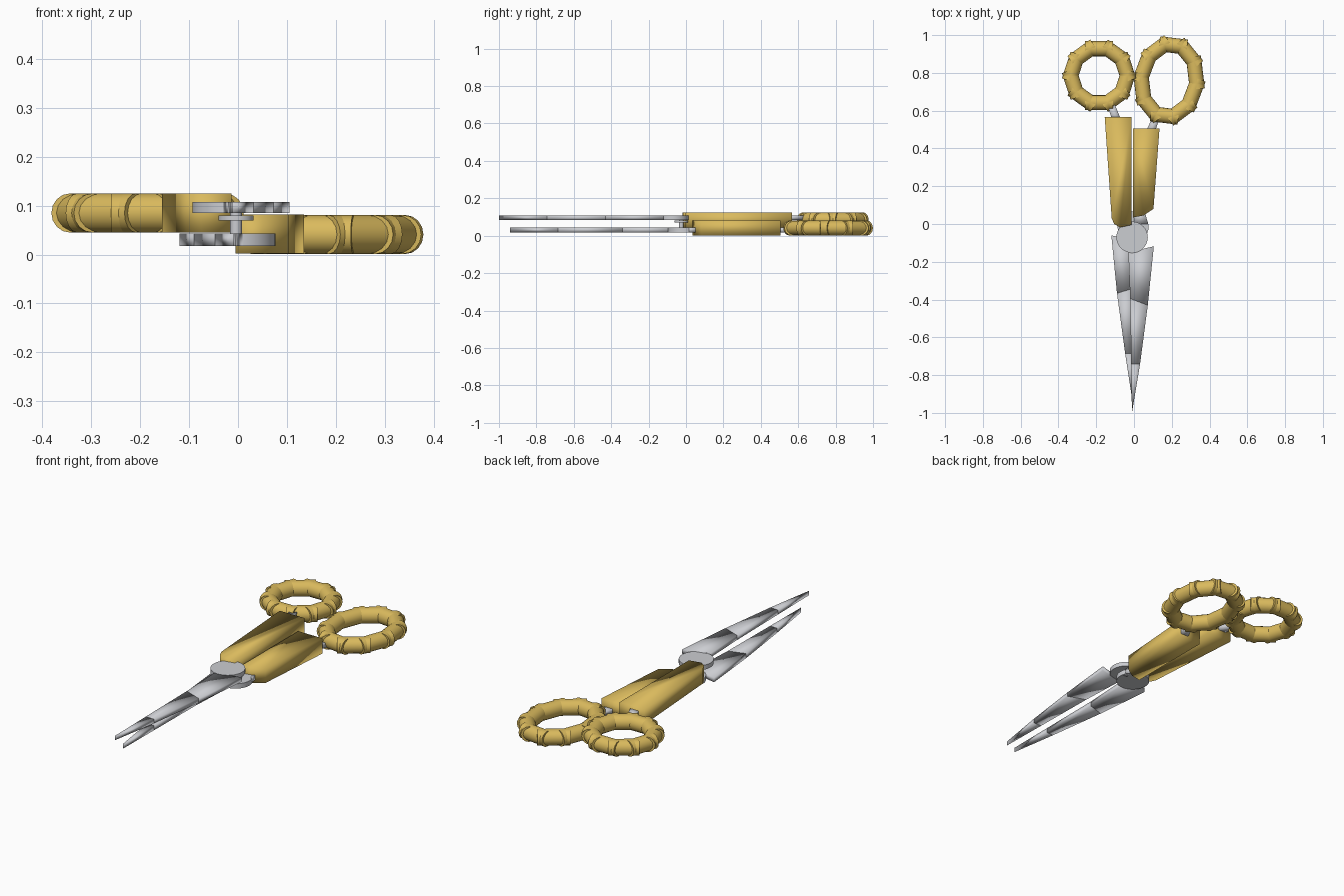
import bpy, bmesh, math
from mathutils import Vector, Matrix

if "Cube" in bpy.data.objects:
    bpy.data.objects.remove(bpy.data.objects["Cube"])


def material(name, rgb):
    m = bpy.data.materials.new(name)
    m.diffuse_color = (*rgb, 1)
    m.use_nodes = True
    m.node_tree.nodes["Principled BSDF"].inputs["Base Color"].default_value = m.diffuse_color
    return m


GOLD = material("gold", (0.70, 0.49, 0.11))
STEEL = material("steel", (0.60, 0.61, 0.64))


def finish(bm, name, mat):
    bmesh.ops.recalc_face_normals(bm, faces=bm.faces[:])
    mesh = bpy.data.meshes.new(name)
    bm.to_mesh(mesh)
    bm.free()
    mesh.materials.append(mat)
    ob = bpy.data.objects.new(name, mesh)
    bpy.context.collection.objects.link(ob)
    return ob


def add_prism(bm, outline, z0, z1):
    """Closed, fully smoothed slab over a flat outline."""
    low = [bm.verts.new((x, y, z0)) for x, y in outline]
    high = [bm.verts.new((x, y, z1)) for x, y in outline]
    n = len(outline)
    faces = [bm.faces.new(low[::-1]), bm.faces.new(high)]
    for i in range(n):
        j = (i + 1) % n
        faces.append(bm.faces.new((low[i], low[j], high[j], high[i])))
    for f in faces:
        f.smooth = True


def add_tube(bm, a, b, radius, sides=16):
    """Straight round bar with flat ends between two points."""
    d = b - a
    rot = d.to_track_quat('Z', 'Y').to_matrix().to_4x4()
    res = bmesh.ops.create_cone(bm, cap_ends=True, segments=sides, radius1=radius,
                                radius2=radius, depth=d.length,
                                matrix=Matrix.Translation((a + b) / 2) @ rot)
    for f in {f for v in res['verts'] for f in v.link_faces}:
        f.smooth = len(f.verts) == 4


def slab(name, mat, outlines, z0, z1):
    bm = bmesh.new()
    for o in outlines:
        add_prism(bm, o, z0, z1)
    return finish(bm, name, mat)


def disk(name, x, y, r, z0, z1):
    bm = bmesh.new()
    add_tube(bm, Vector((x, y, z0)), Vector((x, y, z1)), r, 32)
    return finish(bm, name, STEEL)


def ring(name, centre, rx, ry, tilt, radius=0.04, extend=0.028):
    """Finger loop of ten overlapping straight bars."""
    bm = bmesh.new()
    rot = Matrix.Rotation(tilt, 3, 'Z')
    pts = [Vector(centre) + rot @ Vector((rx * math.cos(i * math.pi / 5),
                                          ry * math.sin(i * math.pi / 5), 0))
           for i in range(10)]
    for a, b in zip(pts, pts[1:] + pts[:1]):
        e = (b - a).normalized() * extend
        add_tube(bm, a - e, b + e, radius)
    return finish(bm, name, GOLD)


# Finger loops
ring("left_finger_loop", (-0.185, 0.785, 0.085), 0.15, 0.15, 0)
ring("right_finger_loop", (0.185, 0.76, 0.041), 0.148, 0.196, math.radians(-7))

# Handle grips
slab("left_grip", GOLD, [[(-0.155, 0.567), (-0.013, 0.567), (-0.013, -0.005),
                          (-0.075, -0.018), (-0.105, 0.0), (-0.118, 0.03)]], 0.045, 0.125)
slab("right_grip", GOLD, [[(0.135, 0.505), (-0.005, 0.505), (-0.005, 0.035),
                           (0.05, 0.045), (0.103, 0.08)]], 0.002, 0.082)

# Shanks joining the grips to the loops and pivot
slab("left_shank", STEEL, [[(-0.14, 0.63), (-0.10, 0.63), (-0.06, 0.53), (-0.11, 0.53)]],
     0.085, 0.108)
slab("right_shank", STEEL, [[(0.10, 0.57), (0.14, 0.57), (0.10, 0.46), (0.05, 0.46)]],
     0.018, 0.043)
slab("right_tang", STEEL, [[(0.0, 0.07), (0.06, 0.055), (0.075, 0.0), (0.0, 0.0)]],
     0.018, 0.043)

# Pivot disks
disk("upper_pivot_disk", -0.01, -0.07, 0.083, 0.085, 0.108)
disk("lower_pivot_disk", -0.005, -0.015, 0.082, 0.018, 0.043)
disk("pivot_pin", -0.004, -0.025, 0.036, 0.070, 0.080)
disk("pivot_core", -0.004, -0.025, 0.012, 0.04, 0.09)

# Tapered blades, each in three closed sections
slab("upper_blade", STEEL, [
    [(-0.03, -0.15), (-0.02, -0.395), (0.073, -0.43), (0.105, -0.118)],
    [(-0.02, -0.395), (-0.015, -0.74), (0.032, -0.742), (0.073, -0.43)],
    [(-0.015, -0.74), (-0.011, -1.0), (0.032, -0.742)]], 0.085, 0.108)
slab("lower_blade", STEEL, [
    [(-0.12, -0.06), (-0.09, -0.367), (-0.003, -0.34), (0.01, -0.09)],
    [(-0.09, -0.367), (-0.047, -0.685), (-0.006, -0.685), (-0.003, -0.34)],
    [(-0.047, -0.685), (-0.008, -0.94), (-0.006, -0.685)]], 0.018, 0.043)
